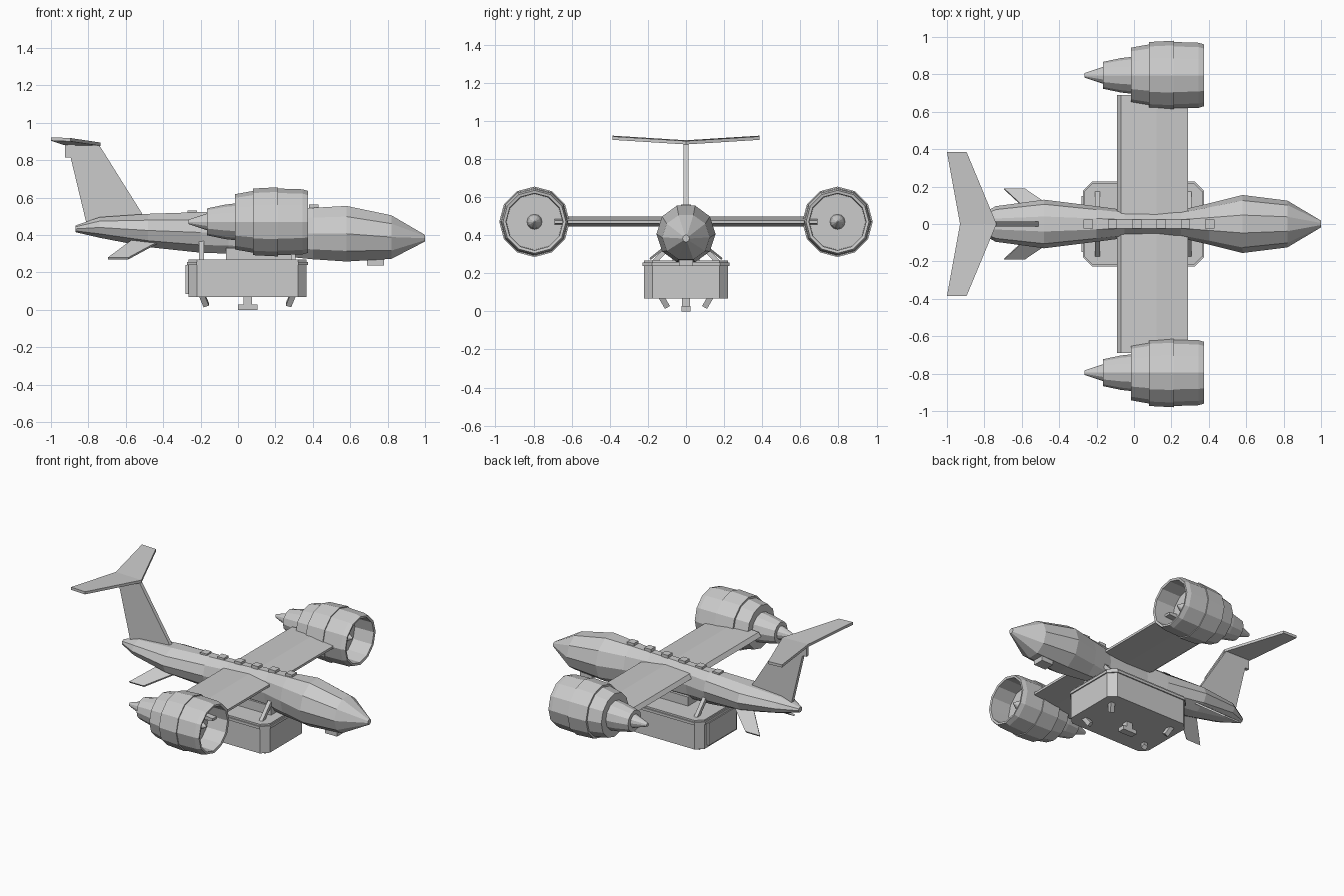
import bpy, bmesh
from math import sin, cos, pi
from mathutils import Vector

cube = bpy.data.objects.get("Cube")
if cube:
    bpy.data.objects.remove(cube, do_unlink=True)

grey = bpy.data.materials.new("light grey")
grey.use_nodes = True
grey.diffuse_color = (0.6, 0.6, 0.6, 1)
grey.node_tree.nodes["Principled BSDF"].inputs["Base Color"].default_value = (0.6, 0.6, 0.6, 1)


def loft(name, rings):
    """Skin a list of equal-length point rings and cap both ends."""
    bm = bmesh.new()
    rows = [[bm.verts.new(p) for p in ring] for ring in rings]
    n = len(rows[0])
    for a, b in zip(rows, rows[1:]):
        for i in range(n):
            j = (i + 1) % n
            bm.faces.new((a[i], a[j], b[j], b[i]))
    bm.faces.new(rows[0])
    bm.faces.new(rows[-1])
    bmesh.ops.recalc_face_normals(bm, faces=bm.faces)
    mesh = bpy.data.meshes.new(name)
    bm.to_mesh(mesh)
    bm.free()
    mesh.materials.append(grey)
    obj = bpy.data.objects.new(name, mesh)
    bpy.context.collection.objects.link(obj)
    return obj


def ring(x, y, z, ry, rz, sides, turn=0.0):
    return [(x, y + ry * cos(turn + 2 * pi * i / sides),
             z + rz * sin(turn + 2 * pi * i / sides)) for i in range(sides)]


def box(name, x0, x1, y0, y1, z0, z1):
    return loft(name, [[(x0, y0, z), (x1, y0, z), (x1, y1, z), (x0, y1, z)] for z in (z0, z1)])


def chamfered(name, x0, x1, w, z0, z1, c):
    outline = [(x0 + c, -w), (x1 - c, -w), (x1, c - w), (x1, w - c),
               (x1 - c, w), (x0 + c, w), (x0, w - c), (x0, c - w)]
    return loft(name, [[(x, y, z) for x, y in outline] for z in (z0, z1)])


def bar(name, a, b, size):
    """Square bar between two points."""
    a, b = Vector(a), Vector(b)
    d = (b - a).normalized()
    u = d.cross(Vector((1, 0, 0))).normalized() * size / 2
    v = d.cross(u).normalized() * size / 2
    return loft(name, [[p + u + v, p + u - v, p - u - v, p - u + v] for p in (a, b)])


# Fuselage: x, bottom, top, half width; pinched at the wing
stations = [(-0.87, 0.415, 0.45, 0.02), (-0.74, 0.385, 0.495, 0.095),
            (-0.48, 0.335, 0.513, 0.13), (-0.2, 0.305, 0.522, 0.095),
            (-0.05, 0.3, 0.525, 0.075), (0.25, 0.285, 0.535, 0.075),
            (0.4, 0.27, 0.545, 0.11), (0.58, 0.258, 0.555, 0.155),
            (0.82, 0.272, 0.505, 0.125), (1.0, 0.365, 0.4, 0.018)]
loft("fuselage", [ring(x, 0, (b + t) / 2, w, (t - b) / 2 / cos(pi / 10), 10)
                  for x, b, t, w in stations])

# Straight wing
section = [(-0.09, 0.462), (-0.07, 0.488), (0.12, 0.497), (0.29, 0.478),
           (0.29, 0.462), (0.12, 0.445), (-0.07, 0.45)]
loft("wing", [[(x, y, z) for x, z in section] for y in (-0.69, 0.69)])

# Spine blocks
for i in range(6):
    x = -0.245 + 0.13 * i
    top = 0.532 + 0.006 * i
    box("spine_block", x - 0.025, x + 0.025, -0.025, 0.025, top - 0.035, top)

# Engines: nacelle bands with a hollow intake, core and spinner
nacelle = [(-0.015, 0.05), (-0.015, 0.148), (0.08, 0.165), (0.08, 0.178), (0.215, 0.185),
           (0.215, 0.178), (0.345, 0.174), (0.375, 0.165), (0.372, 0.15), (0.23, 0.147),
           (0.23, 0.04), (0.27, 0.032), (0.315, 0.004)]
core = [(-0.265, 0.012), (-0.165, 0.045), (-0.165, 0.072), (-0.07, 0.092), (0.0, 0.1)]
for side, y in (("left", 0.795), ("right", -0.795)):
    for part, profile in (("nacelle", nacelle), ("engine_core", core)):
        loft(f"{side}_{part}", [ring(x, y, 0.47, r, r, 12) for x, r in profile])

# T tail
fin = [(-0.81, 0.46), (-0.48, 0.46), (-0.51, 0.51), (-0.745, 0.885),
       (-0.925, 0.89), (-0.925, 0.815), (-0.895, 0.815)]
loft("tail_fin", [[(x, y, z) for x, z in fin] for y in (-0.013, 0.013)])
loft("tailplane", [[(back, y, z), (front, y, z - 0.004), (front, y, z + 0.014), (back, y, z + 0.018)]
                   for y, back, front, z in ((-0.385, -1, -0.895, 0.904),
                                             (0, -0.93, -0.735, 0.88),
                                             (0.385, -1, -0.895, 0.904))])

# Lower tail fins, struts and feet on each side
for s, side in ((1, "left"), (-1, "right")):
    loft(f"{side}_lower_fin", [[(x0, s * y, z), (x1, s * y, z), (x1, s * (y + 0.006), z + 0.01),
                                (x0, s * (y + 0.006), z + 0.01)]
                               for x0, x1, y, z in ((-0.56, -0.4, 0.06, 0.37),
                                                    (-0.695, -0.585, 0.185, 0.27))])
    for x, lean in ((-0.195, 0.025), (0.295, -0.025)):
        bar(f"{side}_strut", (x, s * 0.175, 0.25), (x, s * 0.07, 0.36), 0.025)
        bar(f"{side}_foot", (x, s * 0.135, 0.085), (x + lean, s * 0.1, 0.025), 0.03)

# Cargo pod slung under the fuselage
chamfered("pod_body", -0.265, 0.365, 0.22, 0.068, 0.268, 0.045)
chamfered("pod_rim", -0.273, 0.373, 0.228, 0.238, 0.256, 0.05)
box("pod_rear_plate", -0.28, -0.26, -0.15, 0.15, 0.085, 0.238)
box("pod_pylon", -0.065, 0.3, -0.07, 0.07, 0.26, 0.33)
box("pod_stem", 0.03, 0.075, -0.02, 0.02, 0.025, 0.075)
box("pod_pad", 0.0, 0.105, -0.024, 0.024, 0.0, 0.028)

# Chin sensor
box("chin_sensor", 0.69, 0.78, -0.038, 0.038, 0.237, 0.3)
